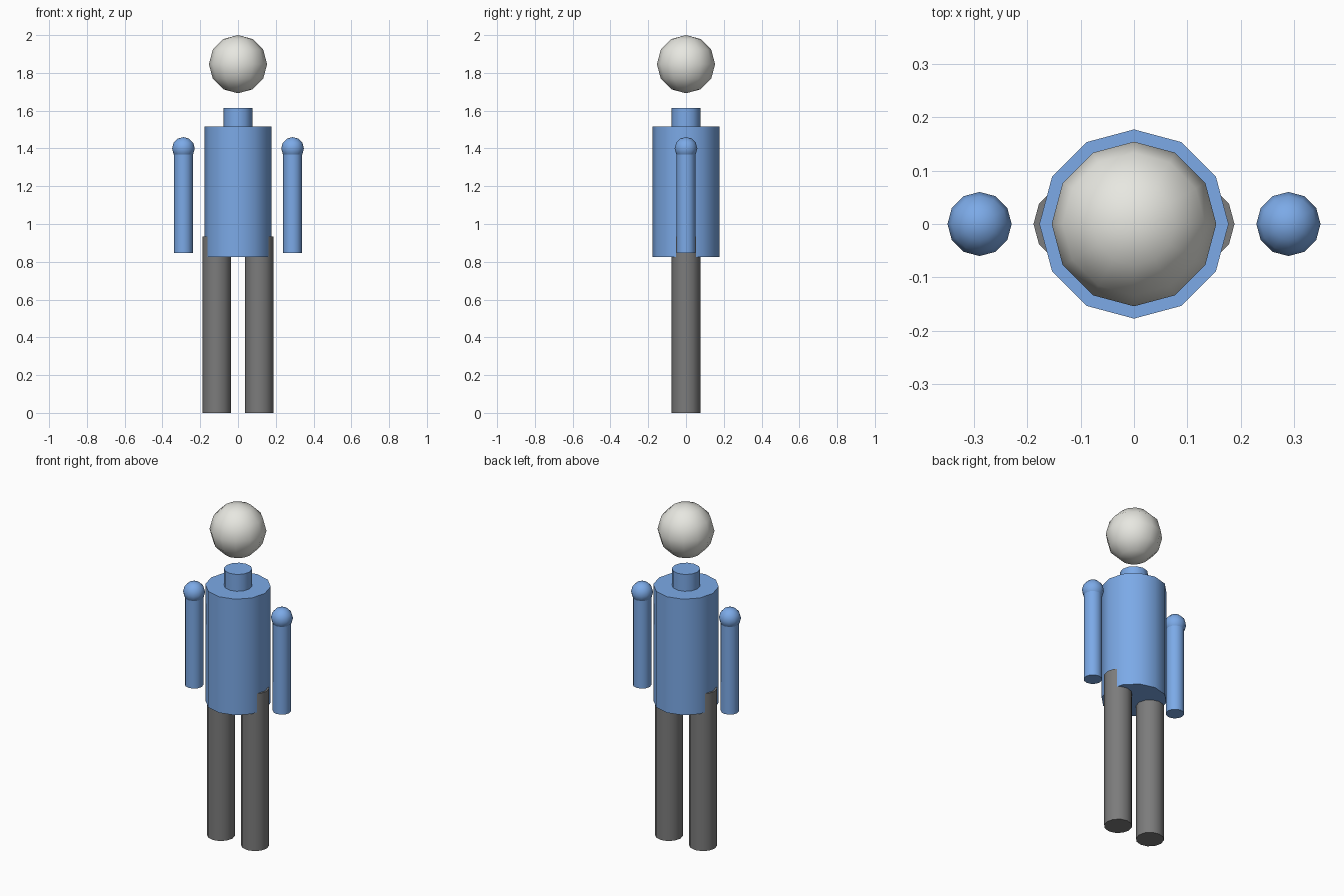
import bpy
import math

cube = bpy.data.objects.get("Cube")
if cube:
    bpy.data.objects.remove(cube, do_unlink=True)

SIDES = 12


def make_material(name, color):
    mat = bpy.data.materials.new(name)
    mat.use_nodes = True
    mat.diffuse_color = (*color, 1)
    mat.node_tree.nodes["Principled BSDF"].inputs["Base Color"].default_value = (*color, 1)
    return mat


def finish(name, mat):
    obj = bpy.context.object
    obj.name = name
    obj.data.materials.append(mat)
    bpy.ops.object.shade_smooth_by_angle(angle=math.radians(50))
    return obj


def cylinder(name, mat, radius, bottom, top, x=0):
    bpy.ops.mesh.primitive_cylinder_add(
        vertices=SIDES, radius=radius, depth=top - bottom,
        location=(x, 0, (bottom + top) / 2))
    return finish(name, mat)


def ball(name, mat, radius, z, x=0):
    bpy.ops.mesh.primitive_uv_sphere_add(
        segments=SIDES, ring_count=SIDES // 2, radius=radius, location=(x, 0, z))
    return finish(name, mat)


blue = make_material("shirt blue", (0.2, 0.4, 0.8))
grey = make_material("trouser grey", (0.2, 0.2, 0.2))
pale = make_material("pale head", (0.8, 0.8, 0.75))

# Head, neck and torso
ball("head", pale, 0.154, 1.846)
cylinder("neck", blue, 0.076, 1.515, 1.615)
cylinder("torso", blue, 0.177, 0.825, 1.515)

# Limbs on both sides
for side, sign in (("left", 1), ("right", -1)):
    cylinder(side + "_leg", grey, 0.076, 0, 0.935, sign * 0.112)
    cylinder(side + "_arm", blue, 0.05, 0.847, 1.4, sign * 0.289)
    ball(side + "_shoulder", blue, 0.06, 1.4, sign * 0.289)
